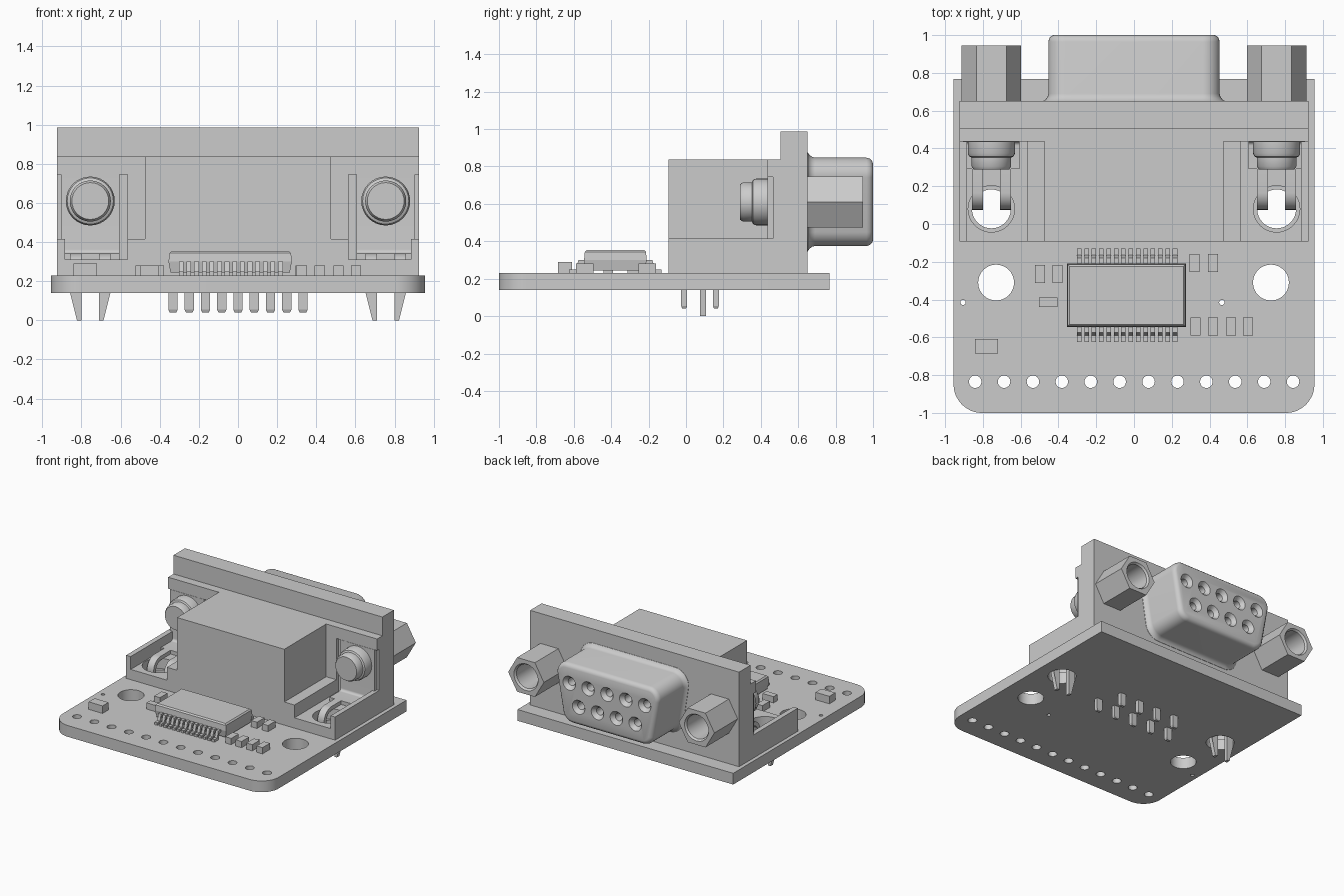
import bpy, bmesh, math
from mathutils import Vector

if "Cube" in bpy.data.objects:
    bpy.data.objects.remove(bpy.data.objects["Cube"])

grey = bpy.data.materials.new("plain grey")
grey.use_nodes = True
COLOUR = (0.6, 0.6, 0.6, 1)
grey.diffuse_color = COLOUR
grey.node_tree.nodes["Principled BSDF"].inputs["Base Color"].default_value = COLOUR


# ---- helpers ----
def finish(name, bm, smooth=False):
    bmesh.ops.recalc_face_normals(bm, faces=bm.faces)
    mesh = bpy.data.meshes.new(name)
    bm.to_mesh(mesh)
    bm.free()
    ob = bpy.data.objects.new(name, mesh)
    bpy.context.collection.objects.link(ob)
    mesh.materials.append(grey)
    if smooth:
        shade(ob)
    return ob


def select(ob):
    bpy.ops.object.select_all(action='DESELECT')
    ob.select_set(True)
    bpy.context.view_layer.objects.active = ob


def shade(ob):
    select(ob)
    bpy.ops.object.shade_smooth_by_angle(angle=math.radians(35))


def loft(bm, rings):
    """Closed solid skinned through rings of 3D points."""
    rows = [[bm.verts.new(p) for p in ring] for ring in rings]
    n = len(rows[0])
    for a, b in zip(rows, rows[1:]):
        for i in range(n):
            bm.faces.new((a[i], a[(i + 1) % n], b[(i + 1) % n], b[i]))
    bm.faces.new(rows[0])
    bm.faces.new(rows[-1])


def place(axis, p, t):
    """Put a 2D point in the plane across an axis, at height t."""
    return {'X': (t, p[0], p[1]), 'Y': (p[0], t, p[1]), 'Z': (p[0], p[1], t)}[axis]


def prism(bm, pts, axis, a, b):
    loft(bm, [[place(axis, p, t) for p in pts] for t in (a, b)])


def circle(c, r, n=32):
    return [(c[0] + r * math.cos(math.tau * i / n), c[1] + r * math.sin(math.tau * i / n))
            for i in range(n)]


def turned(bm, c, axis, profile, n=32):
    loft(bm, [[place(axis, p, t) for p in circle(c, r, n)] for r, t in profile])


def rect(x0, x1, y0, y1):
    return [(x0, y0), (x1, y0), (x1, y1), (x0, y1)]


def box(bm, x0, x1, y0, y1, z0, z1):
    prism(bm, rect(x0, x1, y0, y1), 'Z', z0, z1)


def rounded(corners, n=6):
    """Polygon from (x, y, radius) corners with filleted corners."""
    out = []
    for i, (x, y, r) in enumerate(corners):
        p = Vector((x, y))
        if r <= 0:
            out.append(p)
            continue
        u = (Vector(corners[i - 1][:2]) - p).normalized()
        v = (Vector(corners[(i + 1) % len(corners)][:2]) - p).normalized()
        half = u.angle(v) / 2
        c = p + (u + v).normalized() * r / math.sin(half)
        a, b = [p + w * r / math.tan(half) - c for w in (u, v)]
        out += [c + a.lerp(b, k / n).normalized() * r for k in range(n + 1)]
    return out


def cut(ob, bm):
    cutter = finish("cutter", bm)
    cutter.hide_render = True
    mod = ob.modifiers.new("holes", 'BOOLEAN')
    mod.operation, mod.solver, mod.object = 'DIFFERENCE', 'EXACT', cutter
    select(ob)
    bpy.ops.object.modifier_apply(modifier=mod.name)
    bpy.data.objects.remove(cutter)
    shade(ob)


BOARD, TOP = 0.14, 0.23
SX, SZ, HY = 0.755, 0.61, 0.08      # screw axis and board-lock hole

# ---- circuit board with holes ----
bm = bmesh.new()
prism(bm, rounded([(-0.955, -1, 0.15), (0.955, -1, 0.15), (0.955, 0.767, 0), (-0.955, 0.767, 0)], 10),
      'Z', BOARD, TOP)
board = finish("circuit_board", bm)
holes = [(-0.841 + 0.153 * i, -0.835, 0.033) for i in range(12)]
holes += [(-0.73, -0.31, 0.095), (0.725, -0.31, 0.095), (-0.905, -0.415, 0.014), (0.465, -0.415, 0.014)]
holes += [(-SX, HY, 0.103), (SX, HY, 0.103)]
bm = bmesh.new()
for x, y, r in holes:
    prism(bm, circle((x, y), r), 'Z', 0.1, 0.3)
cut(board, bm)

# ---- connector housing ----
bm = bmesh.new()
box(bm, -0.925, 0.925, 0.505, 0.65, TOP, 0.987)
finish("rear_flange", bm)
bm = bmesh.new()
box(bm, -0.925, 0.925, 0.465, 0.505, TOP, 0.837)
box(bm, -0.925, 0.925, 0.437, 0.465, 0.745, 0.837)
finish("flange_step", bm)
bm = bmesh.new()
box(bm, -0.475, 0.475, -0.093, 0.465, TOP, 0.837)
finish("housing_body", bm)

for s, side in ((1, "left"), (-1, "right")):
    def sbox(bm, a, b, *rest):
        box(bm, *sorted((s * a, s * b)), *rest)

    # shelf, outer wall and drilled pocket floor
    bm = bmesh.new()
    sbox(bm, 0.475, 0.565, -0.093, 0.465, TOP, 0.415)
    sbox(bm, 0.475, 0.565, 0.437, 0.465, 0.415, 0.745)
    finish(side + "_shelf", bm)
    bm = bmesh.new()
    sbox(bm, 0.885, 0.925, -0.093, 0.465, TOP, 0.415)
    finish(side + "_outer_wall", bm)
    bm = bmesh.new()
    sbox(bm, 0.565, 0.885, -0.093, 0.465, TOP, 0.312)
    floor = finish(side + "_pocket_floor", bm)
    bm = bmesh.new()
    prism(bm, circle((s * SX, HY), 0.123), 'Z', 0.2, 0.4)
    cut(floor, bm)

    # bent metal bracket
    bm = bmesh.new()
    prism(bm, rounded([(0.29, 0.312, 0), (0.465, 0.312, 0), (0.465, 0.745, 0),
                       (0.435, 0.745, 0), (0.435, 0.342, 0.02), (0.29, 0.342, 0)]),
          'X', s * 0.605, s * 0.905)
    finish(side + "_bracket", bm, True)

    # two tapered board-lock prongs
    bm = bmesh.new()
    path = rounded([(0.3, 0.342, 0), (0.075, 0.342, 0.09), (0.075, BOARD, 0), (0.075, 0, 0),
                    (0.107, 0, 0), (0.107, BOARD, 0), (0.107, 0.312, 0.06), (0.3, 0.312, 0)])
    for d in (-1, 1):
        prism(bm, path, 'X', s * SX + d * 0.045, s * SX + d * 0.103)
    for v in bm.verts:
        off = v.co.x - s * SX
        if v.co.z < 0.01 and abs(off) > 0.08:
            v.co.x = s * SX + math.copysign(0.068, off)
    finish(side + "_prongs", bm, True)

    # stepped rivet head at the front
    bm = bmesh.new()
    turned(bm, (s * SX, SZ), 'Y', [(0.125, 0.44), (0.125, 0.375), (0.118, 0.358), (0.105, 0.352),
                                   (0.105, 0.305), (0.094, 0.288)])
    finish(side + "_rivet", bm, True)

    # hexagonal standoff with a bore
    bm = bmesh.new()
    prism(bm, circle((s * SX, SZ), 0.158, 6), 'Y', 0.64, 0.945)
    nut = finish(side + "_standoff", bm)
    bm = bmesh.new()
    turned(bm, (s * SX, SZ), 'Y', [(0.11, 0.95), (0.095, 0.93), (0.095, 0.69)])
    cut(nut, bm)

# ---- D-shaped shell with sockets ----
bm = bmesh.new()
rings = []
for y, i in ((0.645, -0.03), (0.652, -0.028), (0.66, -0.015), (0.675, -0.004), (0.69, 0), (0.965, 0),
             (0.982, 0.005), (0.995, 0.017), (1.0, 0.032)):
    r = 0.09 - i
    outline = rounded([(-0.388 + i, 0.375 + i, r), (0.388 - i, 0.375 + i, r),
                       (0.471 - i, 0.847 - i, r), (-0.471 + i, 0.847 - i, r)], 8)
    rings.append([place('Y', p, y) for p in outline])
loft(bm, rings)
shell = finish("connector_shell", bm)
bm = bmesh.new()
for count, z in ((5, 0.695), (4, 0.525)):
    for k in range(count):
        turned(bm, (0.167 * (k - (count - 1) / 2), z), 'Y',
               [(0.06, 1.005), (0.03, 0.97), (0.03, 0.85)], 20)
cut(shell, bm)

# ---- solder pins, alternating between two rows ----
bm = bmesh.new()
for i in range(9):
    x, y = 0.083 * (i - 4), -0.01 if i % 2 == 0 else 0.16
    loft(bm, [[place('Z', p, z) for p in rect(x - w, x + w, y - d, y + d)]
              for z, w, d in ((0.2, 0.024, 0.016), (0.055, 0.024, 0.016), (0.04, 0.017, 0.01))])
finish("solder_pins", bm)

# ---- chip body and its gull-wing leads ----
bm = bmesh.new()
loft(bm, [[place('Z', p, z) for p in rect(-0.355 + i, 0.275 - i, -0.545 + i, -0.21 - i)]
          for z, i in ((0.245, 0.01), (0.3, 0), (0.343, 0.004), (0.353, 0.014))])
finish("chip_body", bm)
bm = bmesh.new()
lead = [(-0.02, 0.3), (0.03, 0.3), (0.045, 0.25), (0.08, 0.25),
        (0.08, TOP), (0.03, TOP), (0.018, 0.28), (-0.02, 0.28)]
for edge, d in ((-0.21, 1), (-0.545, -1)):
    for k in range(14):
        x = -0.29 + 0.039 * k
        prism(bm, [(edge + d * y, z) for y, z in lead], 'X', x - 0.012, x + 0.012)
finish("chip_leads", bm)

# ---- small surface-mount parts: centre and size ----
bm = bmesh.new()
for x, y in ((-0.498, -0.265), (-0.405, -0.265), (0.32, -0.207), (0.418, -0.207),
             (0.326, -0.542), (0.418, -0.542), (0.513, -0.542), (0.603, -0.542)):
    box(bm, x - 0.026, x + 0.026, y - 0.047, y + 0.047, TOP, 0.28)
box(bm, -0.502, -0.404, -0.44, -0.39, TOP, 0.28)
box(bm, -0.842, -0.72, -0.685, -0.61, TOP, 0.29)
finish("small_components", bm)
